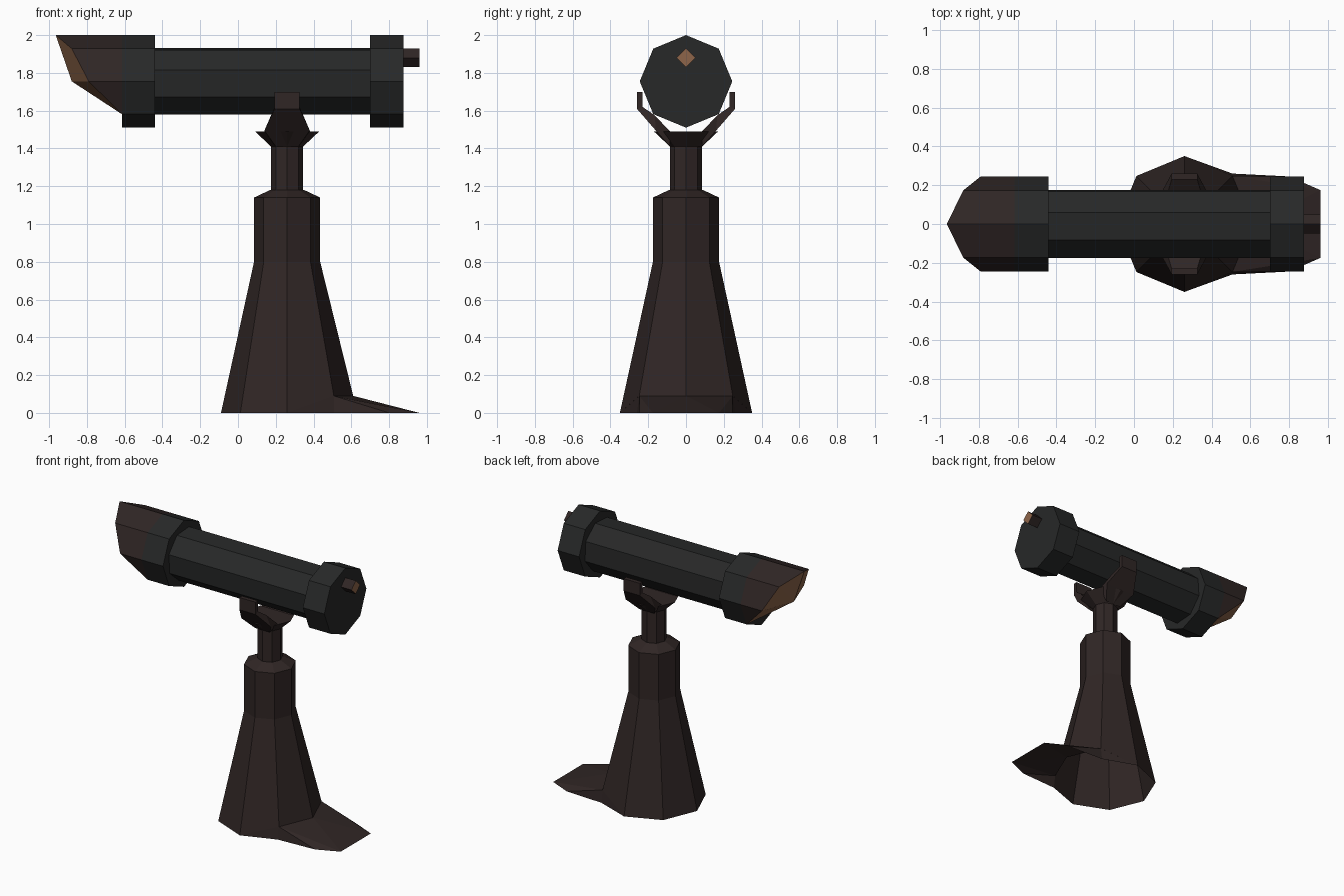
import bpy, bmesh
from math import sin, cos, pi, radians
from mathutils import Vector

cube = bpy.data.objects.get("Cube")
if cube:
    bpy.data.objects.remove(cube, do_unlink=True)

PX = 0.26     # pedestal axis in x
TZ = 1.755    # telescope axis in z


def material(name, rgb):
    m = bpy.data.materials.new(name)
    m.use_nodes = True
    col = (*rgb, 1)
    m.diffuse_color = col
    bsdf = m.node_tree.nodes["Principled BSDF"]
    bsdf.inputs["Base Color"].default_value = col
    bsdf.inputs["Roughness"].default_value = 0.8
    return m


BROWN = material("dark brown", (0.029, 0.019, 0.018))
BLACK = material("charcoal", (0.020, 0.021, 0.021))
COPPER = material("copper", (0.27, 0.13, 0.068))


def make(name, verts, faces, *mats):
    bm = bmesh.new()
    vs = [bm.verts.new(v) for v in verts]
    for f in faces:
        bm.faces.new([vs[i] for i in f])
    bmesh.ops.recalc_face_normals(bm, faces=bm.faces)
    me = bpy.data.meshes.new(name)
    bm.to_mesh(me)
    bm.free()
    for m in mats:
        me.materials.append(m)
    ob = bpy.data.objects.new(name, me)
    bpy.context.scene.collection.objects.link(ob)
    return ob


def loft(name, rings, mat, start=True, end=True):
    """Skin a list of equal-sized rings, with optional end caps."""
    n = len(rings[0])
    faces = [(k * n + i, k * n + (i + 1) % n, (k + 1) * n + (i + 1) % n, (k + 1) * n + i)
             for k in range(len(rings) - 1) for i in range(n)]
    if start:
        faces.append(range(n))
    if end:
        faces.append(range((len(rings) - 1) * n, len(rings) * n))
    return make(name, [v for r in rings for v in r], faces, mat)


def ring_z(r, z, n=8):
    return [Vector((PX + r * cos(2 * pi * i / n), r * sin(2 * pi * i / n), z)) for i in range(n)]


def ring_x(r, x, zc=TZ, n=8, turn=0):
    return [Vector((x, r * cos(2 * pi * i / n + turn), zc + r * sin(2 * pi * i / n + turn)))
            for i in range(n)]


# Tapered pedestal, open below, its +x side raised to meet the step
foot = ring_z(0.35, 0)
for i in (0, 1, 7):
    foot[i].z = 0.09
loft("pedestal", [foot, ring_z(0.175, 0.8), ring_z(0.175, 1.14), ring_z(0.09, 1.18)],
     BROWN, start=False)

# Sloping step
half = [(0.507, 0.247, 0.09), (0.96, 0.175, 0), (0.80, 0.245, 0), (0.507, 0.26, 0), (PX, 0.35, 0)]
verts = [(0.61, 0, 0.09)] + half + [(x, -y, z) for x, y, z in half]
make("step", verts, [(0, 1, 2), (0, 2, 7), (0, 7, 6), (1, 3, 2), (1, 4, 3), (1, 5, 4),
                     (6, 7, 8), (6, 8, 9), (6, 9, 10)], BROWN)

# Neck and flared hub
loft("neck", [ring_z(0.085, 1.17), ring_z(0.085, 1.41)], BROWN)
loft("fork_hub", [ring_z(0.085, 1.41), ring_z(0.17, 1.49)], BROWN)

# Fork arms: outer (y, z, half width) then inner (y, z, half width)
sections = [((0.085, 1.41, 0.06), (0.085, 1.49, 0.12)),
            ((0.16, 1.495, 0.12), (0.165, 1.575, 0.085)),
            ((0.26, 1.61, 0.066), (0.23, 1.62, 0.066)),
            ((0.26, 1.70, 0.066), (0.23, 1.70, 0.066))]
for side, name in ((1, "fork_arm_back"), (-1, "fork_arm_front")):
    rings = [[(PX - ow, side * oy, oz), (PX + ow, side * oy, oz),
              (PX + iw, side * iy, iz), (PX - iw, side * iy, iz)]
             for (oy, oz, ow), (iy, iz, iw) in sections]
    loft(name, rings, BROWN)

# Telescope barrel and collars
turn = radians(26.5)
loft("barrel", [ring_x(0.186, -0.45, turn=turn), ring_x(0.186, 0.71, turn=turn)], BLACK)
loft("rear_collar", [ring_x(0.245, 0.70), ring_x(0.245, 0.875)], BLACK)
loft("front_collar", [ring_x(0.245, -0.615), ring_x(0.245, -0.44)], BLACK)

# Slanted hood over the lens: the upper five corners reach forward
reach = [-0.79, -0.88, -0.965, -0.88, -0.79]
back = ring_x(0.245, -0.615)
order = [7, 0, 1, 2, 3, 4, 5]
base = [back[i] for i in order]
rim = [Vector((x, p.y, p.z)) for x, p in zip(reach, base[1:6])]
faces = [(i, i + 1, 8 + i, 7 + i) for i in range(1, 5)]
faces += [(0, 1, 8), (6, 5, 12)]
make("hood", base + [base[0]] + rim, [tuple(f) for f in faces], BROWN)

# Faceted lens inside the hood
loop = [base[0]] + rim + [base[6]]
make("lens", loop + [(-0.88, 0, TZ)], [(i, (i + 1) % 7, 7) for i in range(7)], COPPER)

# Eyepiece with a copper end face
eye = loft("eyepiece", [ring_x(0.05, 0.87, 1.88, 4), ring_x(0.05, 0.96, 1.88, 4)], BROWN)
eye.data.materials.append(COPPER)
for p in eye.data.polygons:
    if p.normal.x > 0.9:
        p.material_index = 1
